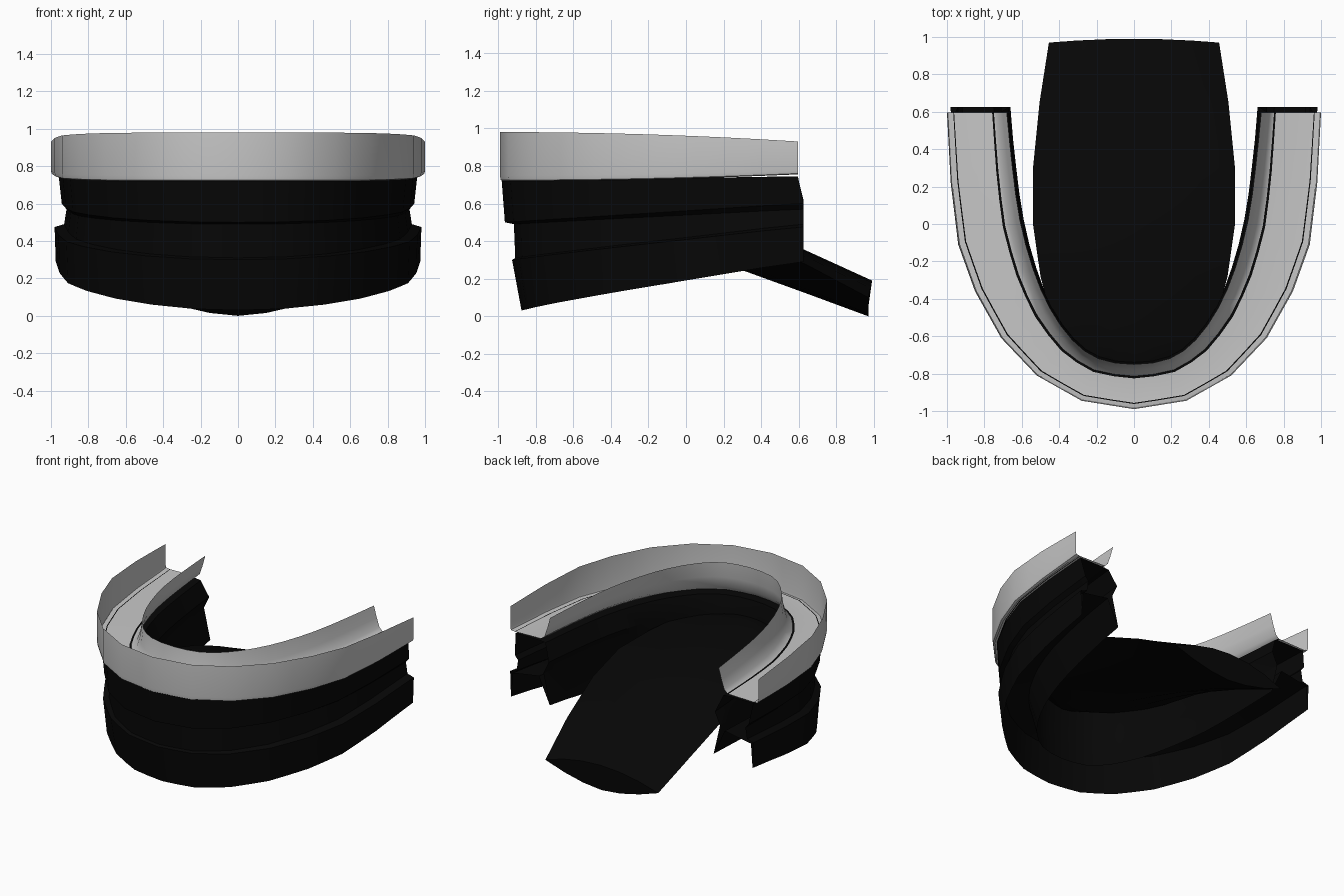
import bpy, bmesh, math
from mathutils import Vector

if "Cube" in bpy.data.objects:
    bpy.data.objects.remove(bpy.data.objects["Cube"])

def material(name, v):
    m = bpy.data.materials.new(name)
    m.diffuse_color = (v, v, v, 1)
    m.use_nodes = True
    m.node_tree.nodes["Principled BSDF"].inputs["Base Color"].default_value = m.diffuse_color
    return m

LIGHT = material("light grey", 0.58)
BLACK = material("soft black", 0.002)

# Half plan curves of the arch, from front centre to rear end
OUTER = [(0, -.99), (.28, -.945), (.52, -.81), (.71, -.61), (.85, -.36), (.94, -.11), (.98, .22), (1, .595)]
INNER = [(0, -.75), (.19, -.72), (.33, -.62), (.45, -.45), (.54, -.24), (.61, .02), (.65, .3), (.68, .595)]

def full_curve(half, smooth):
    """Mirror the half curve and halve every segment, rounding it when smooth."""
    p = [Vector((-x, y)) for x, y in half[:0:-1]] + [Vector(c) for c in half]
    ext = [2 * p[0] - p[1]] + p + [2 * p[-1] - p[-2]]
    out = []
    for i in range(len(p) - 1):
        a, b, c, d = ext[i:i + 4]
        out += [b, (9 * (b + c) - a - d) / 16 if smooth else (b + c) / 2]
    return out + [p[-1]]

def make(name, bm, mats, angle=35):
    me = bpy.data.meshes.new(name)
    bm.to_mesh(me)
    bm.free()
    ob = bpy.data.objects.new(name, me)
    bpy.context.collection.objects.link(ob)
    for m in mats:
        me.materials.append(m)
    bpy.ops.object.select_all(action='DESELECT')
    ob.select_set(True)
    bpy.context.view_layer.objects.active = ob
    bpy.ops.object.shade_smooth_by_angle(angle=math.radians(angle))
    return ob

def arch(name, section, mats, stripes=(), power=1.0, flare=0.0, ease=1):
    """Sweep a section along the arch; each point is (front offset, front z, rear offset, rear z),
    the offset running 0..1 from the inner to the outer plan curve."""
    bm = bmesh.new()
    rows = []
    for (ix, iy), (ox, oy) in zip(full_curve(INNER, True), full_curve(OUTER, False)):
        row = []
        for af, zf, ab, zb in section:
            u = min(1, max(0, (oy + .99) / 1.585))
            a = af + (ab - af) * (1 - (1 - u) ** ease)
            z = zf + (zb - zf) * u ** power
            y = iy + (oy - iy) * a + (flare if oy > .5 and z < .7 else 0)
            row.append(bm.verts.new((ix + (ox - ix) * a, y, z)))
        rows.append(row)
    for r, s in zip(rows, rows[1:]):
        for k in range(len(section) - 1):
            f = bm.faces.new((r[k], s[k], s[k + 1], r[k + 1]))
            f.material_index = 1 if k in stripes else 0
    return make(name, bm, mats)

# Upper tray: curved inner wall and floor with two dark lines, then outer wall
arch("tray_floor", [(0, .965, 0, .93), (.05, .85, .07, .85), (.13, .775, .14, .785),
                    (.265, .735, .215, .762), (.315, .733, .245, .76), (.86, .735, .88, .755),
                    (.885, .735, .895, .755), (.98, .73, .98, .76)],
     [LIGHT, BLACK], stripes=(3, 5))
arch("tray_outer_wall", [(.94, .72, .94, .755), (.985, .725, .985, .76), (1, .75, 1, .775), (1, .98, 1, .93)],
     [LIGHT], power=2)

# Black body: deck, upper band, recess, lower band, open channel below, inner wall
arch("lower_body", [(.29, .72, .225, .745), (.96, .72, .87, .745), (.89, .5, .82, .6), (.69, .49, .74, .57),
                    (.66, .31, .78, .49), (.73, .3, .94, .475), (.52, .03, .92, .29),
                    (.47, .3, .88, .465), (.1, .36, .22, .5), (-.02, .16, -.06, .31),
                    (0, .4, .1, .53), (-.05, .6, -.03, .62), (.08, .72, .12, .74), (.29, .72, .225, .745)],
     [BLACK], flare=.03, ease=4)

# Palate plate: domed top, keel-shaped underside; (y, half width, top z, edge z, keel z)
PLATE = [(-.76, .08, .6, .59, .55), (-.73, .2, .61, .59, .53), (-.62, .35, .615, .58, .5),
         (-.45, .455, .62, .57, .47), (-.28, .5, .61, .55, .43), (0, .54, .585, .52, .345),
         (.3, .54, .5, .43, .245), (.65, .505, .345, .27, .118), (.97, .455, .19, .1, 0)]
bm = bmesh.new()
rings = []
for i, (y, w, zt, ze, zk) in enumerate(PLATE):
    bow = .02 if i == len(PLATE) - 1 else 0
    top = [(s * w, y + bow * (1 - s * s), zt + (ze - zt) * s * s) for s in (-1, -.67, -.33, 0, .33, .67, 1)]
    low = [(s * w, y, zk + (ze - zk) * abs(s) ** 1.7) for s in (.67, .33, 0, -.33, -.67)]
    rings.append([bm.verts.new(p) for p in top + low])
for r, s in zip(rings, rings[1:]):
    for k in range(len(r)):
        n = (k + 1) % len(r)
        bm.faces.new((r[k], r[n], s[n], s[k]))
bm.faces.new(rings[0])
bm.faces.new(rings[-1])
bmesh.ops.recalc_face_normals(bm, faces=bm.faces)
make("palate_plate", bm, [BLACK])
